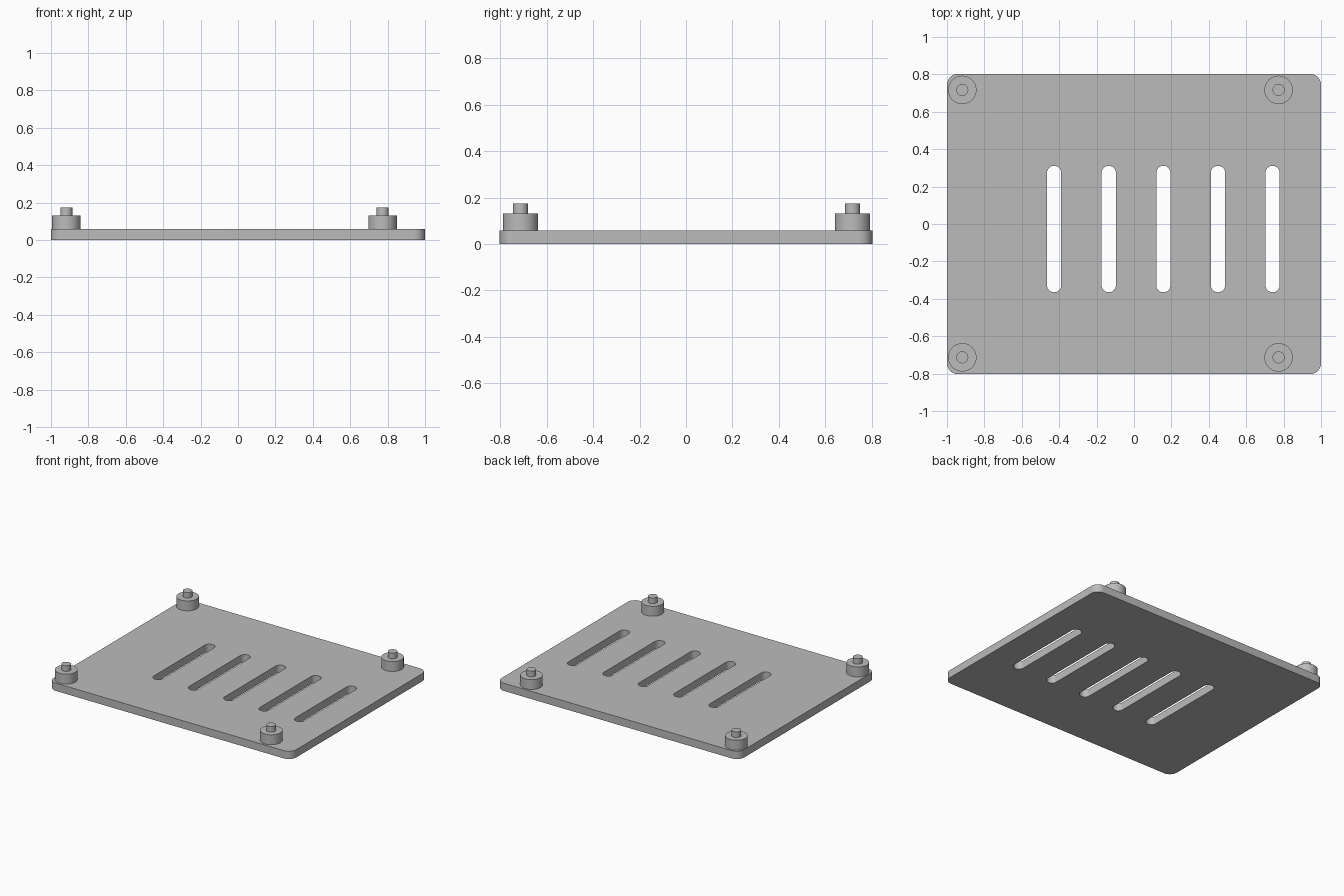
import bpy, bmesh, math

if "Cube" in bpy.data.objects:
    bpy.data.objects.remove(bpy.data.objects["Cube"])

grey = bpy.data.materials.new("plain grey")
grey.diffuse_color = (0.5, 0.5, 0.5, 1)
grey.use_nodes = True
grey.node_tree.nodes["Principled BSDF"].inputs["Base Color"].default_value = grey.diffuse_color

THICK = 0.058


def finish(name, bm):
    """Turn a bmesh into a named, coloured object with crisp edges."""
    bmesh.ops.recalc_face_normals(bm, faces=bm.faces)
    mesh = bpy.data.meshes.new(name)
    bm.to_mesh(mesh)
    bm.free()
    mesh.materials.clear()
    mesh.materials.append(grey)
    obj = bpy.data.objects.new(name, mesh)
    bpy.context.collection.objects.link(obj)
    bpy.ops.object.select_all(action='DESELECT')
    obj.select_set(True)
    bpy.context.view_layer.objects.active = obj
    bpy.ops.object.shade_smooth_by_angle(angle=math.radians(35))
    return obj


def rounded_outline(cx, cy, hx, hy, r, steps=10):
    """Points of a rounded rectangle with half sizes hx, hy."""
    pts = []
    for q, (sx, sy) in enumerate([(1, 1), (-1, 1), (-1, -1), (1, -1)]):
        for i in range(steps + 1):
            a = math.pi / 2 * (q + i / steps)
            pts.append((cx + sx * (hx - r) + r * math.cos(a),
                        cy + sy * (hy - r) + r * math.sin(a)))
    return pts


# Base plate: rounded outline with five slots, filled and extruded
outlines = [rounded_outline(0, 0, 1.0, 0.803, 0.06)]
outlines += [rounded_outline(-0.427 + 0.292 * i, -0.027, 0.038, 0.338, 0.0375)
             for i in range(5)]
curve = bpy.data.curves.new("plate_profile", 'CURVE')
curve.dimensions = '2D'
curve.fill_mode = 'BOTH'
curve.extrude = THICK / 2
for pts in outlines:
    spline = curve.splines.new('POLY')
    spline.points.add(len(pts) - 1)
    for p, (x, y) in zip(spline.points, pts):
        p.co = (x, y, 0, 1)
    spline.use_cyclic_u = True
profile = bpy.data.objects.new("plate_profile", curve)
bpy.context.collection.objects.link(profile)
bpy.context.view_layer.update()
solid = bpy.data.meshes.new_from_object(
    profile.evaluated_get(bpy.context.evaluated_depsgraph_get()))
bm = bmesh.new()
bm.from_mesh(solid)
bmesh.ops.remove_doubles(bm, verts=bm.verts, dist=1e-5)
bmesh.ops.translate(bm, verts=bm.verts, vec=(0, 0, THICK / 2))
bpy.data.objects.remove(profile)
finish("base_plate", bm)


# Corner posts: a wide standoff with a narrow locating pin, turned as one part
def post(name, x, y):
    section = [(0, THICK - 0.01), (0.076, THICK - 0.01), (0.076, 0.132),
               (0.032, 0.132), (0.032, 0.174), (0, 0.174)]
    bm = bmesh.new()
    vs = [bm.verts.new((r, 0, z)) for r, z in section]
    es = [bm.edges.new(pair) for pair in zip(vs, vs[1:])]
    bmesh.ops.spin(bm, geom=vs + es, cent=(0, 0, 0), axis=(0, 0, 1),
                   angle=2 * math.pi, steps=40, use_merge=True)
    bmesh.ops.remove_doubles(bm, verts=bm.verts, dist=1e-5)
    finish(name, bm).location = (x, y, 0)


for side, x in (("left", -0.918), ("right", 0.773)):
    for end, y in (("front", -0.713), ("back", 0.717)):
        post(f"{end}_{side}_post", x, y)
